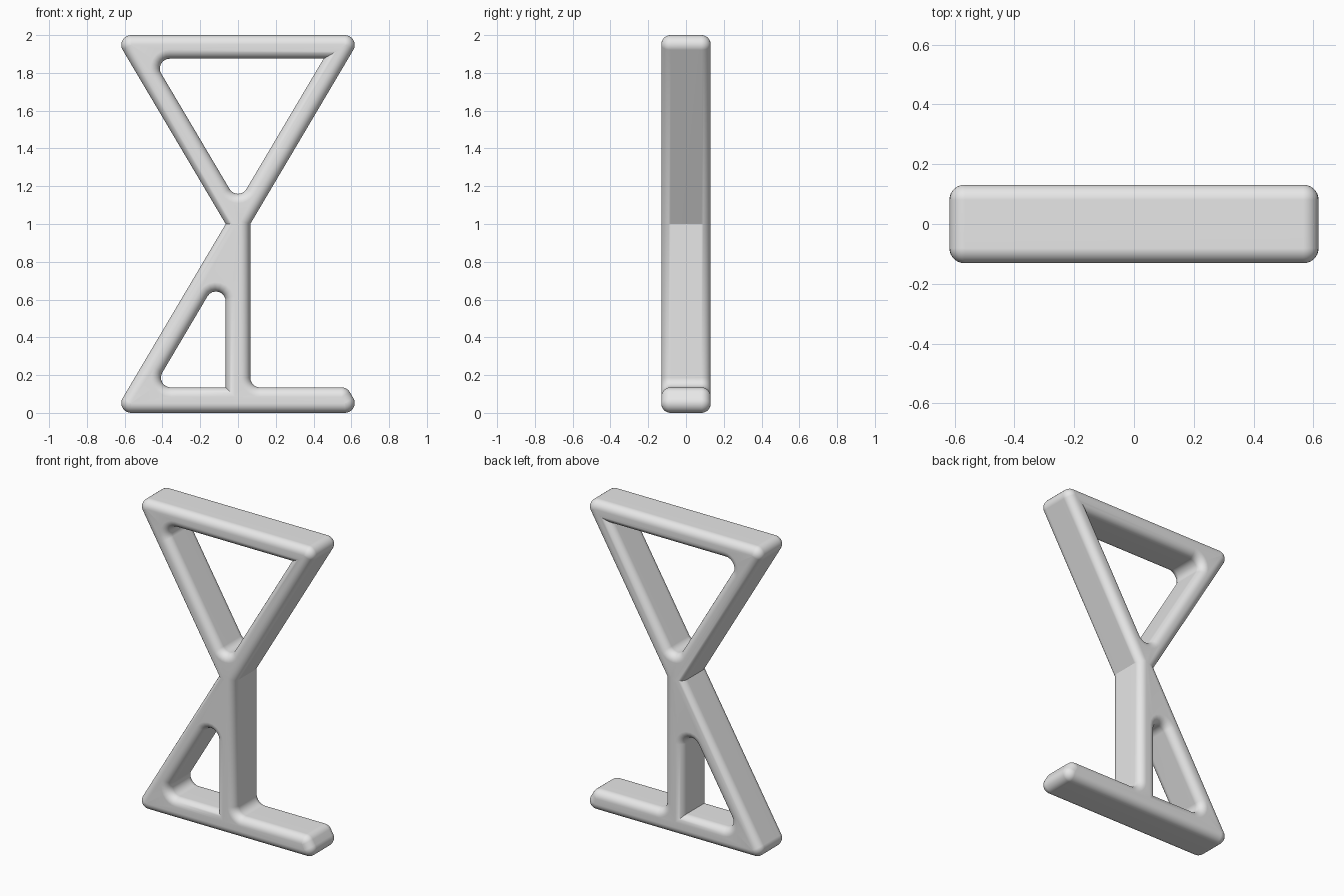
import bpy, bmesh, math
from mathutils import Vector

if "Cube" in bpy.data.objects:
    bpy.data.objects.remove(bpy.data.objects["Cube"], do_unlink=True)

HALF = 0.131             # half depth of the frame
BEVEL = 0.05             # rounding of the front and back rims
R = 0.052                # corner fillet radius
W = 0.065                # half width of the stem and neck
BAR = 0.135              # height of the horizontal bars
SLOPE = 0.592            # sideways run of the diagonals per unit of height
GAP = 0.13               # sideways thickness of the diagonals
ARC = 8


def outer(z):
    return W + SLOPE * abs(z - 1)


def inner(z):
    return outer(z) - GAP


# Corners as (x, z, fillet radius); the material lies left of each path
body = [(-outer(0), 0, R), (outer(0), 0, R), (outer(BAR), BAR, R),
        (W, BAR, R), (W, 1, 0), (outer(2), 2, R), (-outer(2), 2, R), (-W, 1, 0)]
top = 2 - 0.125
upper_hole = [(0, 1 + (GAP - W) / SLOPE, R), (-inner(top), top, R), (inner(top), top, 0)]
lower_hole = [(-W, BAR, 0), (-inner(BAR), BAR, R), (-W, 1 - GAP / SLOPE, R)]


def rounded(path):
    """Return (point, outward offset) pairs with filleted corners."""
    pts = [Vector(c[:2]) for c in path]
    result = []
    for i, p in enumerate(pts):
        a = (p - pts[i - 1]).normalized()
        b = (pts[(i + 1) % len(pts)] - p).normalized()
        n1, n2 = Vector((a.y, -a.x)), Vector((b.y, -b.x))
        mitre = (n1 + n2) / (1 + n1.dot(n2))
        r = path[i][2]
        if r == 0:
            result.append((p, mitre))
            continue
        turn = math.atan2(a.x * b.y - a.y * b.x, a.dot(b))
        r = math.copysign(r, turn)
        start = math.atan2(n1.y, n1.x)
        for k in range(ARC + 1):
            t = start + turn * k / ARC
            n = Vector((math.cos(t), math.sin(t)))
            result.append((p - mitre * r + n * r, n))
    return result


# Rim cross-section as (inset, y), running from front to back
STEPS = 7
quarter = [(BEVEL * (1 - math.cos(t)), HALF - BEVEL + BEVEL * math.sin(t))
           for t in (math.pi / 2 * k / STEPS for k in range(STEPS + 1))]
section = [(d, -y) for d, y in reversed(quarter)] + quarter

bm = bmesh.new()
caps = ([], [])
for path in (body, upper_hole, lower_hole):
    loop = rounded(path)
    rings = [[bm.verts.new((p.x - n.x * d, y, p.y - n.y * d)) for p, n in loop]
             for d, y in section]
    count = len(loop)
    for r0, r1 in zip(rings, rings[1:]):
        for i in range(count):
            j = (i + 1) % count
            bm.faces.new((r0[i], r0[j], r1[j], r1[i]))
    for cap, ring in zip(caps, (rings[0], rings[-1])):
        cap += [bm.edges.get((ring[i - 1], ring[i])) for i in range(count)]

# Flat front and back faces, open at the two holes
for cap, side in zip(caps, (-1, 1)):
    bmesh.ops.triangle_fill(bm, use_beauty=True, use_dissolve=False,
                            edges=cap, normal=(0, side, 0))
bmesh.ops.recalc_face_normals(bm, faces=bm.faces[:])

mesh = bpy.data.meshes.new("frame")
bm.to_mesh(mesh)
bm.free()
frame = bpy.data.objects.new("frame", mesh)
bpy.context.collection.objects.link(frame)

# Plain grey finish
grey = bpy.data.materials.new("light grey")
grey.use_nodes = True
colour = (0.8, 0.8, 0.8, 1)
grey.diffuse_color = colour
grey.node_tree.nodes["Principled BSDF"].inputs["Base Color"].default_value = colour
mesh.materials.append(grey)

# Smooth rims with crisp mitred creases
bpy.ops.object.select_all(action="DESELECT")
frame.select_set(True)
bpy.context.view_layer.objects.active = frame
bpy.ops.object.shade_smooth_by_angle(angle=math.radians(30))
weighted = frame.modifiers.new("even shading", "WEIGHTED_NORMAL")
weighted.keep_sharp = True
